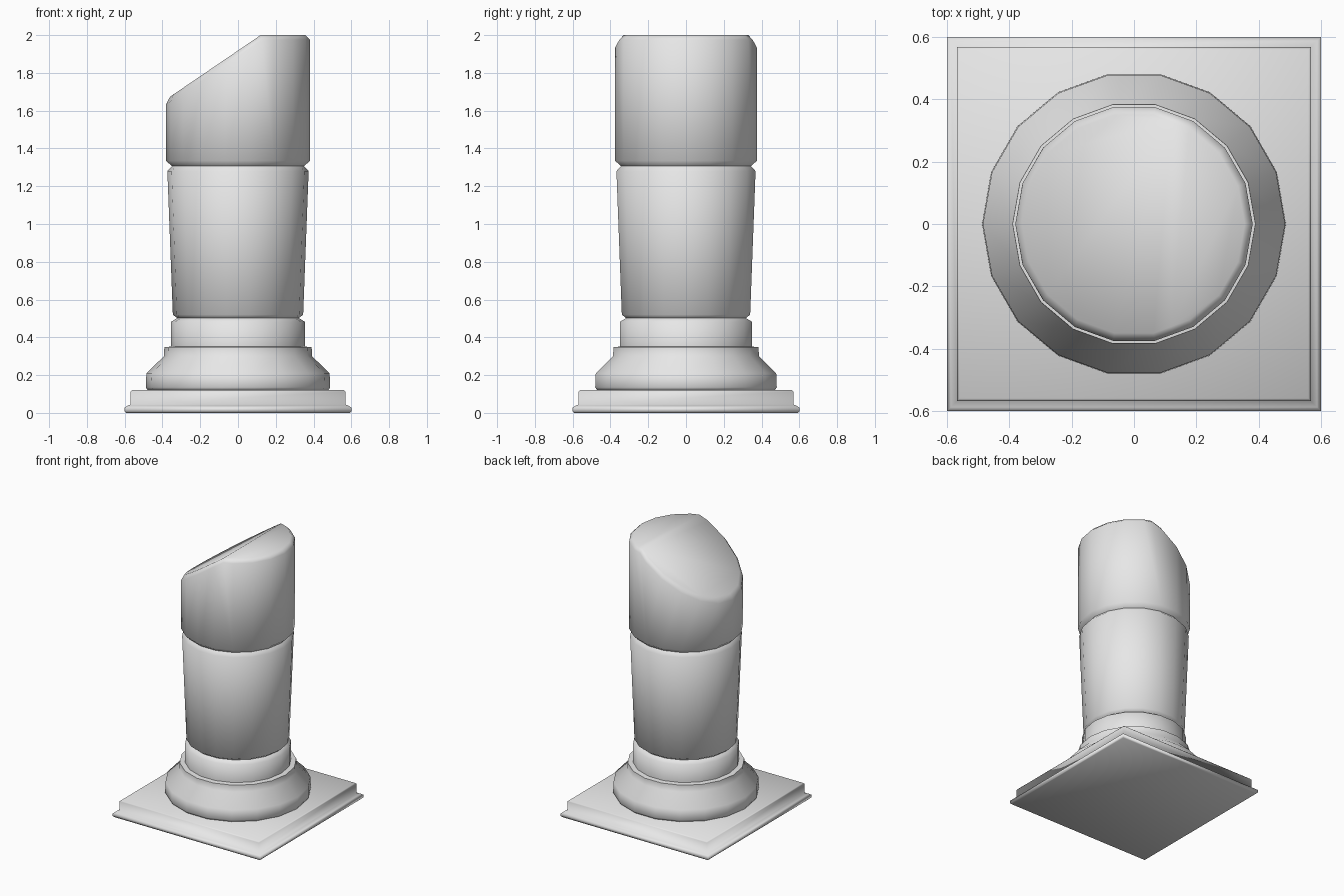
import bpy, bmesh, math
from mathutils import Vector

if "Cube" in bpy.data.objects:
    bpy.data.objects.remove(bpy.data.objects["Cube"])

stone = bpy.data.materials.new("pale_stone")
stone.diffuse_color = (0.8, 0.8, 0.8, 1)
stone.use_nodes = True
stone.node_tree.nodes["Principled BSDF"].inputs["Base Color"].default_value = stone.diffuse_color


def loft(name, profile, sides, turn, finish=None):
    """Stack rings of (radius, z), cap both ends, shade smooth."""
    bm = bmesh.new()
    rings = []
    for r, z in profile:
        rings.append([bm.verts.new((r * math.cos(turn + i * math.tau / sides),
                                    r * math.sin(turn + i * math.tau / sides), z))
                      for i in range(sides)])
    for a, b in zip(rings, rings[1:]):
        for i in range(sides):
            j = (i + 1) % sides
            bm.faces.new((a[i], a[j], b[j], b[i]))
    bm.faces.new(rings[0][::-1])
    bm.faces.new(rings[-1])
    if finish:
        finish(bm)
    bmesh.ops.recalc_face_normals(bm, faces=bm.faces)
    mesh = bpy.data.meshes.new(name)
    bm.to_mesh(mesh)
    bm.free()
    mesh.materials.append(stone)
    ob = bpy.data.objects.new(name, mesh)
    bpy.context.collection.objects.link(ob)
    bpy.ops.object.select_all(action='DESELECT')
    ob.select_set(True)
    bpy.context.view_layer.objects.active = ob
    bpy.ops.object.shade_smooth_by_angle(angle=math.radians(70))
    return ob


def broken_top(bm):
    # slanted cut through the top drum
    geom = bm.verts[:] + bm.edges[:] + bm.faces[:]
    cut = bmesh.ops.bisect_plane(bm, geom=geom, plane_co=(0.12, 0, 2.0),
                                 plane_no=(-0.68, 0, 1), clear_outer=True)
    edges = [e for e in cut["geom_cut"] if isinstance(e, bmesh.types.BMEdge)]
    bmesh.ops.holes_fill(bm, edges=[e for e in bm.edges if e.is_boundary], sides=0)
    bm.normal_update()
    # chamfer the rim around the flat and slanted caps
    caps = {f for f in bm.faces
            if f.calc_center_median().z > 1.6 and abs(f.normal.z) > 0.5}
    rim = [e for e in bm.edges
           if len(e.link_faces) == 2 and sum(f in caps for f in e.link_faces) == 1]
    bmesh.ops.bevel(bm, geom=rim, offset=0.025, segments=1, profile=0.5,
                    affect='EDGES', clamp_overlap=True)


# square plinth
k = math.sqrt(2)
loft("plinth", [(0.592 * k, 0), (0.6 * k, 0.008), (0.6 * k, 0.028), (0.588 * k, 0.037),
                (0.568 * k, 0.045), (0.568 * k, 0.112), (0.56 * k, 0.12)],
     4, math.pi / 4)

# eighteen-sided column: foot, collar, lower drum, broken upper drum
loft("column", [(0.478, 0.12), (0.488, 0.135), (0.485, 0.21), (0.392, 0.3), (0.39, 0.348),
                (0.355, 0.351), (0.355, 0.482), (0.322, 0.502), (0.345, 0.52),
                (0.374, 1.28), (0.35, 1.306), (0.381, 1.335), (0.381, 2.0)],
     18, 0, broken_top)
